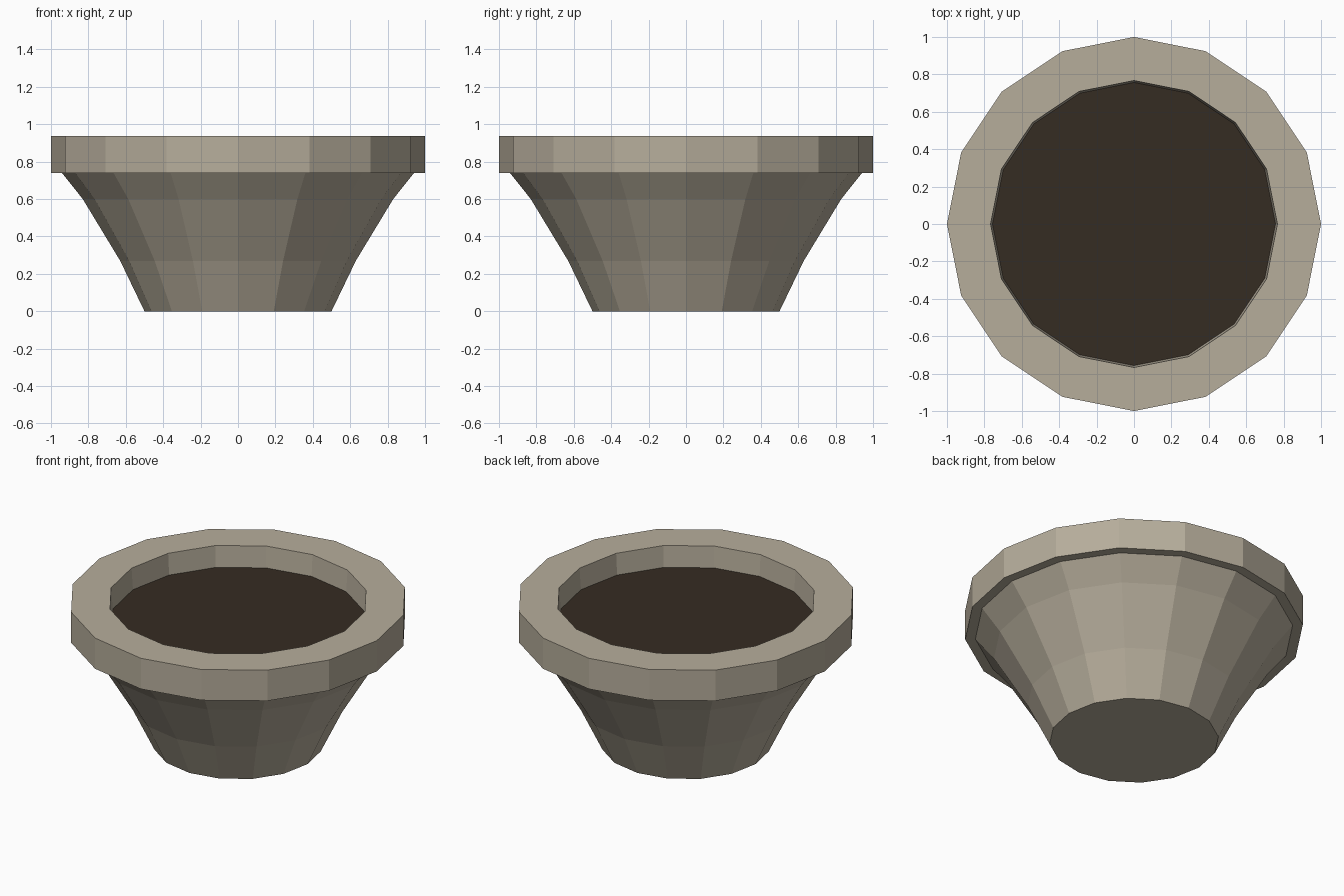
import bpy, bmesh, math

if "Cube" in bpy.data.objects:
    bpy.data.objects.remove(bpy.data.objects["Cube"])

SIDES = 16


def material(name, rgb):
    m = bpy.data.materials.new(name)
    m.diffuse_color = (*rgb, 1)
    m.use_nodes = True
    m.node_tree.nodes["Principled BSDF"].inputs["Base Color"].default_value = m.diffuse_color
    return m


def lathe(name, profile, mat, cap_start=False, cap_end=False):
    """Spin (radius, z) points around the z axis into flat facets."""
    bm = bmesh.new()
    rings = []
    for r, z in profile:
        rings.append([bm.verts.new((r * math.cos(math.tau * i / SIDES),
                                    r * math.sin(math.tau * i / SIDES), z))
                      for i in range(SIDES)])
    for a, b in zip(rings, rings[1:]):
        for i in range(SIDES):
            j = (i + 1) % SIDES
            bm.faces.new((a[i], a[j], b[j], b[i]))
    if cap_start:
        bm.faces.new(rings[0][::-1])
    if cap_end:
        bm.faces.new(rings[-1])
    me = bpy.data.meshes.new(name)
    bm.to_mesh(me)
    bm.free()
    me.materials.append(mat)
    ob = bpy.data.objects.new(name, me)
    bpy.context.collection.objects.link(ob)
    return ob


stone = material("warm grey stone", (0.47, 0.42, 0.33))
soil = material("dark soil", (0.036, 0.025, 0.016))

# Flared pot with a thick collar and a recessed inner wall
lathe("planter_pot",
      [(0.50, 0), (0.63, 0.27), (0.83, 0.60), (0.94, 0.738),
       (1.0, 0.738), (1.0, 0.938), (0.767, 0.938), (0.757, 0.80)],
      stone, cap_start=True)

# Flat soil surface inside the collar
lathe("soil_surface", [(0.758, 0.80)], soil, cap_end=True)
